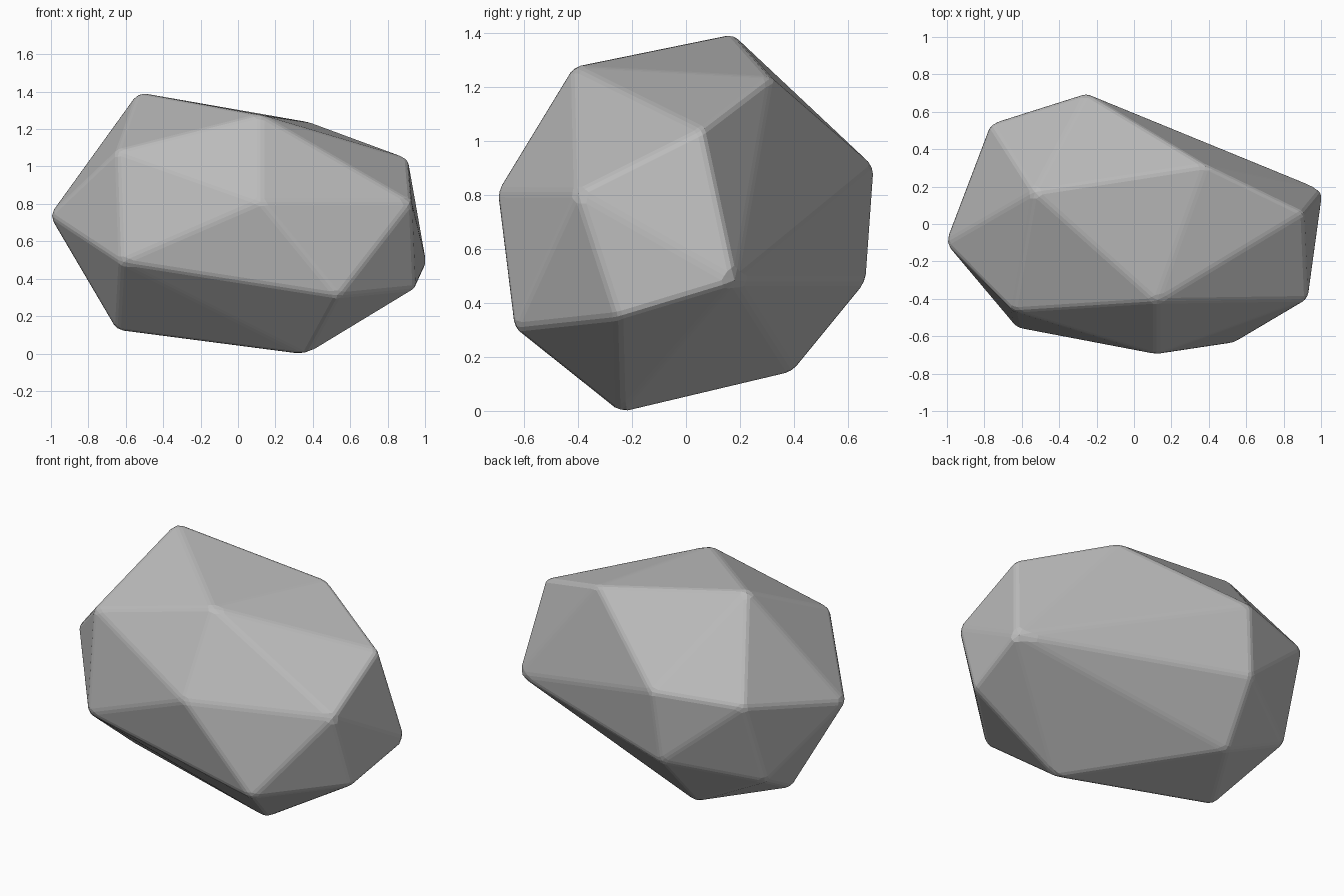
import bpy, bmesh, math
from mathutils import Vector

cube = bpy.data.objects.get("Cube")
if cube:
    bpy.data.objects.remove(cube, do_unlink=True)

# Corners of the faceted stone, from the top down
corners = [
    (-.53, .17, 1.39), (.12, -.41, 1.27), (.38, .31, 1.23), (-.64, -.46, 1.08),
    (.90, .06, 1.04), (-.25, .69, .90), (-.76, .53, .88), (.92, -.40, .81),
    (.12, -.69, .81), (-1, -.10, .74), (-.62, -.55, .49), (1, .18, .48),
    (-.29, .66, .48), (-.78, .35, .37), (.94, -.25, .35), (.53, -.63, .31),
    (-.34, .39, .15), (-.64, -.09, .13), (.36, -.24, 0),
]
center = Vector((0, 0, .7))

# Wrap the corners in a hull, slightly enlarged to allow for the worn edges
bm = bmesh.new()
for c in corners:
    p = Vector(c) - center
    bm.verts.new(center + p + p.normalized() * .008)
hull = bmesh.ops.convex_hull(bm, input=bm.verts[:])
bmesh.ops.recalc_face_normals(bm, faces=bm.faces[:])
mesh = bpy.data.meshes.new("rock")
bm.to_mesh(mesh)
bm.free()
rock = bpy.data.objects.new("rock", mesh)
bpy.context.collection.objects.link(rock)

# Plain grey stone
stone = bpy.data.materials.new("grey stone")
stone.use_nodes = True
grey = (.5, .5, .5, 1)
stone.diffuse_color = grey
stone.node_tree.nodes["Principled BSDF"].inputs["Base Color"].default_value = grey
mesh.materials.append(stone)

# Worn, narrow edges between flat facets
bevel = rock.modifiers.new("worn_edges", "BEVEL")
bevel.width = .02
bevel.segments = 2
bevel.limit_method = "ANGLE"
bevel.angle_limit = math.radians(3)
